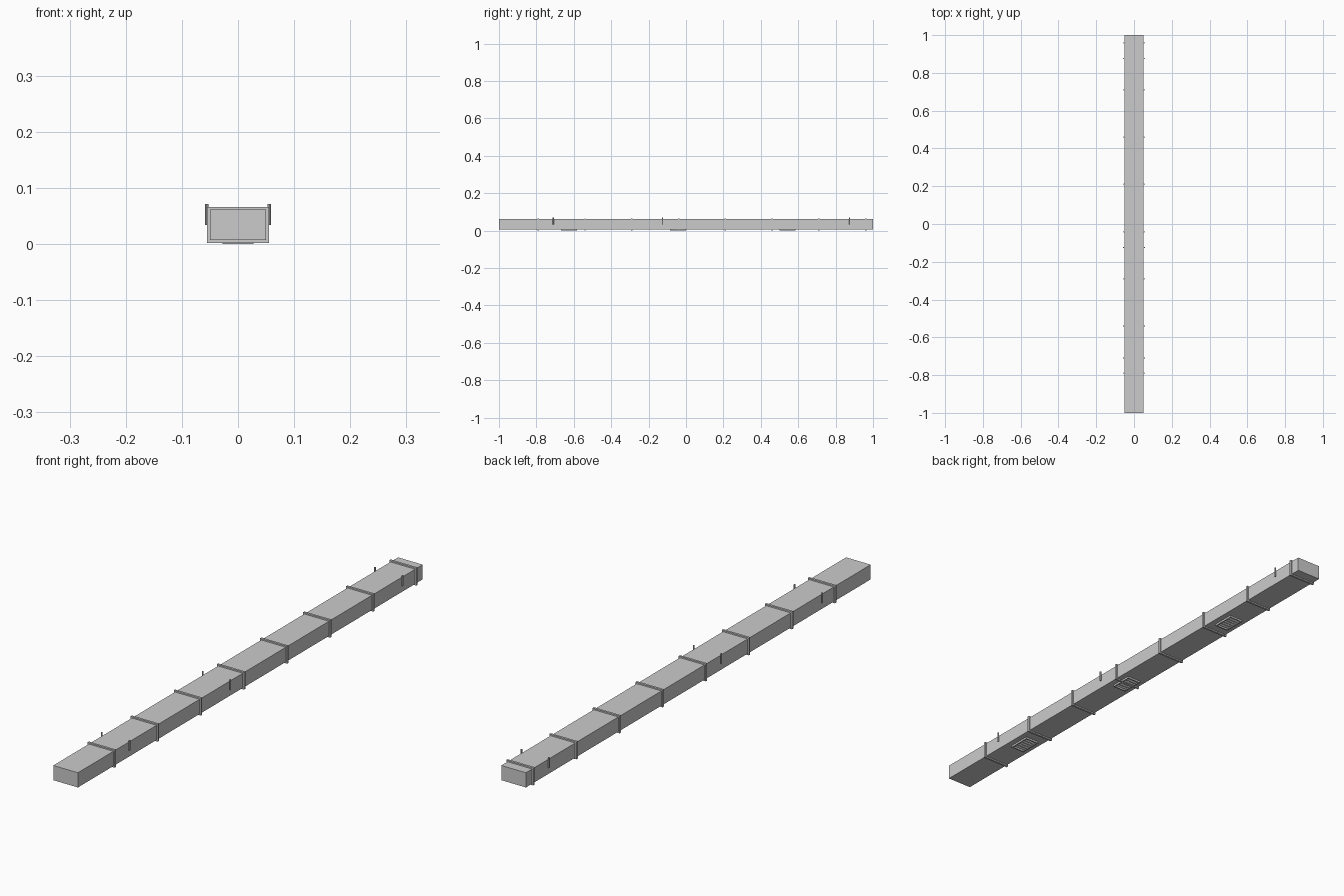
import bpy, math

if "Cube" in bpy.data.objects:
    bpy.data.objects.remove(bpy.data.objects["Cube"])

def box(name, center, size, tilt=0.0):
    x, y, z = (s / 2 for s in size)
    v = [(a, b, c) for a in (-x, x) for b in (-y, y) for c in (-z, z)]
    f = [(0, 1, 3, 2), (4, 6, 7, 5), (0, 4, 5, 1), (2, 3, 7, 6), (0, 2, 6, 4), (1, 5, 7, 3)]
    me = bpy.data.meshes.new(name)
    me.from_pydata(v, [], f)
    ob = bpy.data.objects.new(name, me)
    ob.location = center
    ob.rotation_euler.x = tilt
    bpy.context.collection.objects.link(ob)
    return ob

MID = 0.035      # duct centre height
W, H = 0.10, 0.054

# Main duct
box("duct_body", (0, 0, MID), (W, 2.0, H))

# Joint collars: four bars around the duct
LIP, T = 0.005, 0.008
for i in range(8):
    y = -0.79 + 0.25 * i
    for s, n in ((-1, "lower"), (1, "upper")):
        box(f"collar_{i}_{n}", (0, y, MID + s * (H + LIP) / 2), (W + 2 * LIP, T, LIP))
    for s, n in ((-1, "left"), (1, "right")):
        box(f"collar_{i}_{n}", (s * (W + LIP) / 2, y, MID), (LIP, T, H))

# Hanger rods on both sides
for i, y in enumerate((-0.71, -0.125, 0.875)):
    for s, n in ((-1, "left"), (1, "right")):
        bpy.ops.mesh.primitive_cylinder_add(vertices=8, radius=0.003, depth=0.037,
                                            location=(s * 0.056, y, 0.0535))
        bpy.context.object.name = f"hanger_rod_{i}_{n}"

# Air grilles underneath: frame with angled slats
GX, GY, B, Z = 0.056, 0.085, 0.005, 0.0045
for i, y in enumerate((-0.625, -0.0425, 0.5425)):
    for s in (-1, 1):
        box(f"grille_{i}_side_bar", (s * (GX - B) / 2, y, Z), (B, GY, 0.007))
        box(f"grille_{i}_end_bar", (0, y + s * (GY - B) / 2, Z), (GX - 2 * B, B, 0.007))
    for k in range(5):
        box(f"grille_{i}_slat", (0, y + (k - 2) * 0.0135, 0.0046),
            (GX - 2 * B, 0.008, 0.0015), math.radians(30))

# Rest the lowest edge on the ground
bpy.context.view_layer.update()
low = min((o.matrix_world @ v.co).z for o in bpy.data.objects for v in o.data.vertices)
for o in bpy.data.objects:
    o.location.z -= low
